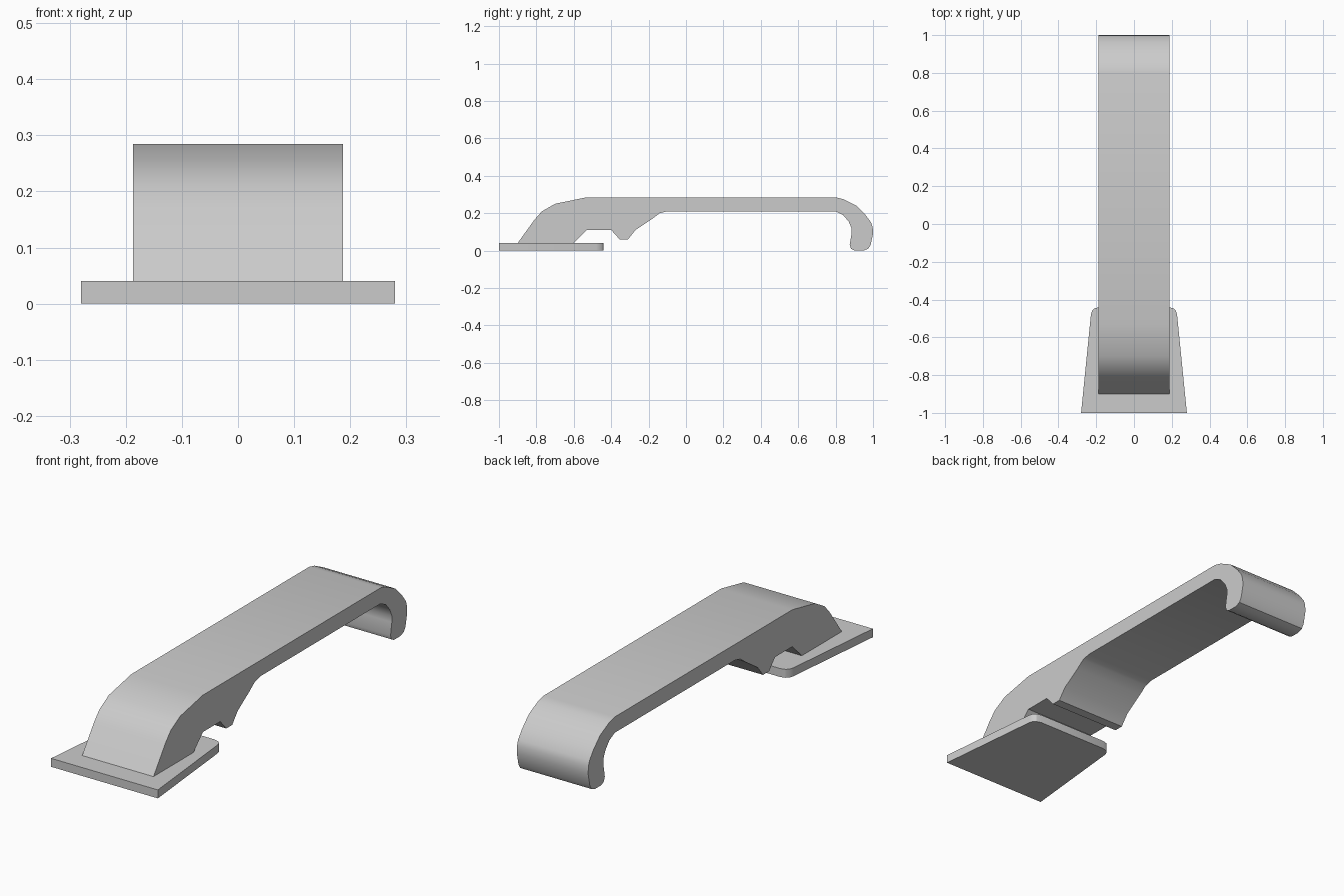
import bpy
import bmesh
import math
from mathutils import Vector

default_cube = bpy.data.objects.get("Cube")
if default_cube:
    bpy.data.objects.remove(default_cube, do_unlink=True)

# Single grey finish
grey = bpy.data.materials.new("satin_grey")
grey.use_nodes = True
colour = (0.6, 0.6, 0.6, 1)
grey.diffuse_color = colour
grey.node_tree.nodes["Principled BSDF"].inputs["Base Color"].default_value = colour


def extrude_outline(name, points, offset):
    """Make a closed solid by extruding a flat outline along an offset."""
    bm = bmesh.new()
    face = bm.faces.new([bm.verts.new(p) for p in points])
    result = bmesh.ops.extrude_face_region(bm, geom=[face], use_keep_orig=True)
    moved = [v for v in result["geom"] if isinstance(v, bmesh.types.BMVert)]
    bmesh.ops.translate(bm, verts=moved, vec=Vector(offset))
    bmesh.ops.recalc_face_normals(bm, faces=bm.faces)
    mesh = bpy.data.meshes.new(name)
    bm.to_mesh(mesh)
    bm.free()
    mesh.materials.append(grey)
    obj = bpy.data.objects.new(name, mesh)
    bpy.context.collection.objects.link(obj)
    bpy.ops.object.select_all(action="DESELECT")
    obj.select_set(True)
    bpy.context.view_layer.objects.active = obj
    bpy.ops.object.shade_smooth_by_angle(angle=math.radians(30))
    return obj


# Handle side profile, as (y, z)
front_curve = [(-.9, .04), (-.81, .165), (-.77, .21), (-.7, .25), (-.53, .285)]
hook_outside = [(.8, .285), (.84, .275), (.91, .24), (.96, .19), (.99, .15),
                (.998, .125), (1, .09), (.987, .03), (.975, .01), (.95, 0)]
hook_inside = [(.9, 0), (.882, .01), (.875, .03), (.885, .09), (.885, .12),
               (.87, .155), (.84, .19), (.8, .21)]
underside = [(-.1, .21), (-.14, .2), (-.18, .17), (-.27, .11), (-.31, .06),
             (-.355, .06), (-.4, .11), (-.53, .11), (-.6, .04)]
half_width = .187
profile = front_curve + hook_outside + hook_inside + underside
extrude_outline("handle_arm", [(-half_width, y, z) for y, z in profile],
                (2 * half_width, 0, 0))

# Tapered foot plate with two rounded back corners
right_edge = [(.28, -1), (.228, -.48), (.222, -.46), (.21, -.447), (.185, -.44)]
left_edge = [(-x, y) for x, y in reversed(right_edge)]
extrude_outline("foot_plate", [(x, y, 0) for x, y in right_edge + left_edge],
                (0, 0, .04))
